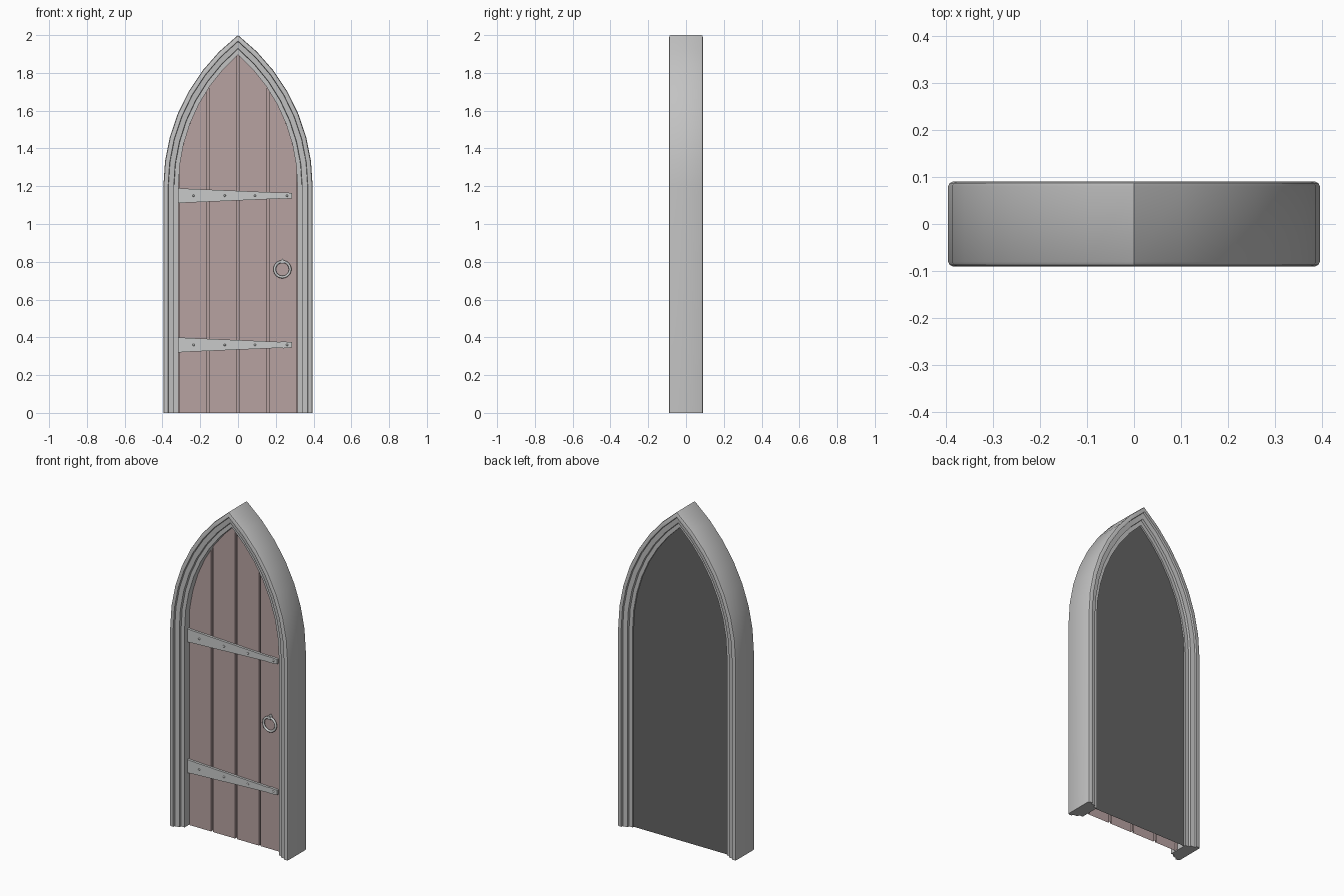
import bpy, bmesh, math

if "Cube" in bpy.data.objects:
    bpy.data.objects.remove(bpy.data.objects["Cube"])

SPRING, OFF = 1.2, 0.6126      # arch spring height, arc centre offset
INNER = 0.315                  # half width of the opening
FACE = -0.02                   # front of the planks
SEG = 7


def material(name, rgb):
    m = bpy.data.materials.new(name)
    m.diffuse_color = (*rgb, 1)
    m.use_nodes = True
    m.node_tree.nodes["Principled BSDF"].inputs["Base Color"].default_value = m.diffuse_color
    return m


STONE = material("stone grey", (0.54, 0.54, 0.54))
WOOD = material("dusty wood", (0.475, 0.36, 0.358))
IRON = material("pale iron", (0.58, 0.59, 0.585))
DARK = material("dark backing", (0.125, 0.125, 0.125))


def finish(obj, name, mat, angle=35):
    obj.name = name
    obj.data.materials.append(mat)
    bpy.ops.object.select_all(action='DESELECT')
    obj.select_set(True)
    bpy.context.view_layer.objects.active = obj
    bpy.ops.object.shade_smooth_by_angle(angle=math.radians(angle))
    return obj


def to_object(bm, name, mat):
    me = bpy.data.meshes.new(name)
    bm.to_mesh(me)
    bm.free()
    obj = bpy.data.objects.new(name, me)
    bpy.context.collection.objects.link(obj)
    return finish(obj, name, mat)


def loft(name, loops, mat):
    """Closed solid through a row of matching closed loops."""
    bm = bmesh.new()
    rows = [[bm.verts.new(p) for p in loop] for loop in loops]
    n = len(rows[0])
    for a, b in zip(rows, rows[1:]):
        for i in range(n):
            j = (i + 1) % n
            bm.faces.new((a[i], a[j], b[j], b[i]))
    bm.faces.new(rows[0])
    bm.faces.new(rows[-1])
    bmesh.ops.recalc_face_normals(bm, faces=bm.faces[:])
    return to_object(bm, name, mat)


def arch(w):
    """Pointed arch path of half width w, left foot to right foot."""
    r = OFF + w
    end = math.acos(OFF / r)
    right = [(w, 0)]
    for i in range(SEG + 1):
        a = end * i / SEG
        right.append((r * math.cos(a) - OFF, SPRING + r * math.sin(a)))
    right[-1] = (0, right[-1][1])
    return [(-x, z) for x, z in right] + right[-2::-1]


def arch_top(x):
    return SPRING + math.sqrt(max(0, (OFF + INNER) ** 2 - (abs(x) + OFF) ** 2))


# Moulded frame: stepped profile, same on front and back
half = [(INNER, 0.06), (0.338, 0.06), (0.34, 0.075), (0.368, 0.078),
        (0.37, 0.09), (0.385, 0.09), (0.392, 0.087), (0.395, 0.08)]
profile = [(w, -y) for w, y in half] + [(w, y) for w, y in reversed(half)]
paths = [(arch(w), y) for w, y in profile]
loft("door_frame", [[(p[k][0], y, p[k][1]) for p, y in paths]
                    for k in range(len(paths[0][0]))], STONE)

# Plank front: a hollow shell with flat-bottomed grooves between four planks
edges = [-INNER, -0.16, 0, 0.16, INNER]
section = []
for a, b in zip(edges, edges[1:]):
    a2, b2 = a + 0.006, b - 0.006
    section += [(a, FACE + 0.014), (a2, FACE + 0.014)]
    for i in range(11):
        t = (1 - math.cos(math.pi * i / 10)) / 2
        section.append((a2 + (b2 - a2) * t, FACE))
    section += [(b2, FACE + 0.014)]
section.append((INNER, FACE + 0.014))
bm = bmesh.new()
low = [bm.verts.new((x, y, 0)) for x, y in section]
high = [bm.verts.new((x, y, arch_top(x))) for x, y in section]
for i in range(len(section) - 1):
    bm.faces.new((low[i], low[i + 1], high[i + 1], high[i]))
to_object(bm, "planks", WOOD)

# Dark sheet closing the back
bm = bmesh.new()
sheet = bm.faces.new([bm.verts.new((x, 0.05, z)) for x, z in arch(INNER)])
sheet.normal_update()
if sheet.normal.y < 0:
    sheet.normal_flip()
to_object(bm, "back_sheet", DARK)

# Tapered hinge straps with domed rivets
for label, z in (("lower", 0.36), ("upper", 1.15)):
    top = [(-INNER, 0.04), (-0.27, 0.037), (0.22, 0.016), (0.24, 0.018), (0.285, 0.014)]
    outline = top + [(x, -h) for x, h in reversed(top)]
    loft(f"{label}_hinge_strap", [[(x, y, z + h) for x, h in outline]
                                  for y in (FACE + 0.002, FACE - 0.014)], IRON)
    for i, x in enumerate((-0.235, -0.07, 0.09, 0.26)):
        bpy.ops.mesh.primitive_uv_sphere_add(segments=12, ring_count=8, radius=0.006,
                                             location=(x, FACE - 0.014, z),
                                             rotation=(math.pi / 2, 0, 0))
        finish(bpy.context.object, f"{label}_rivet_{i + 1}", IRON, 60)

# Ring handle hanging from a small pointed mount
bpy.ops.mesh.primitive_torus_add(major_radius=0.041, minor_radius=0.007,
                                 major_segments=28, minor_segments=14,
                                 location=(0.235, FACE - 0.014, 0.76),
                                 rotation=(math.pi / 2, 0, 0))
finish(bpy.context.object, "ring_handle", IRON, 60)
mount = [(-0.009, 0.79), (0.009, 0.79), (0.009, 0.804), (0, 0.818), (-0.009, 0.804)]
loft("ring_mount", [[(0.235 + x, y, z) for x, z in mount]
                    for y in (FACE + 0.002, FACE - 0.022)], IRON)
